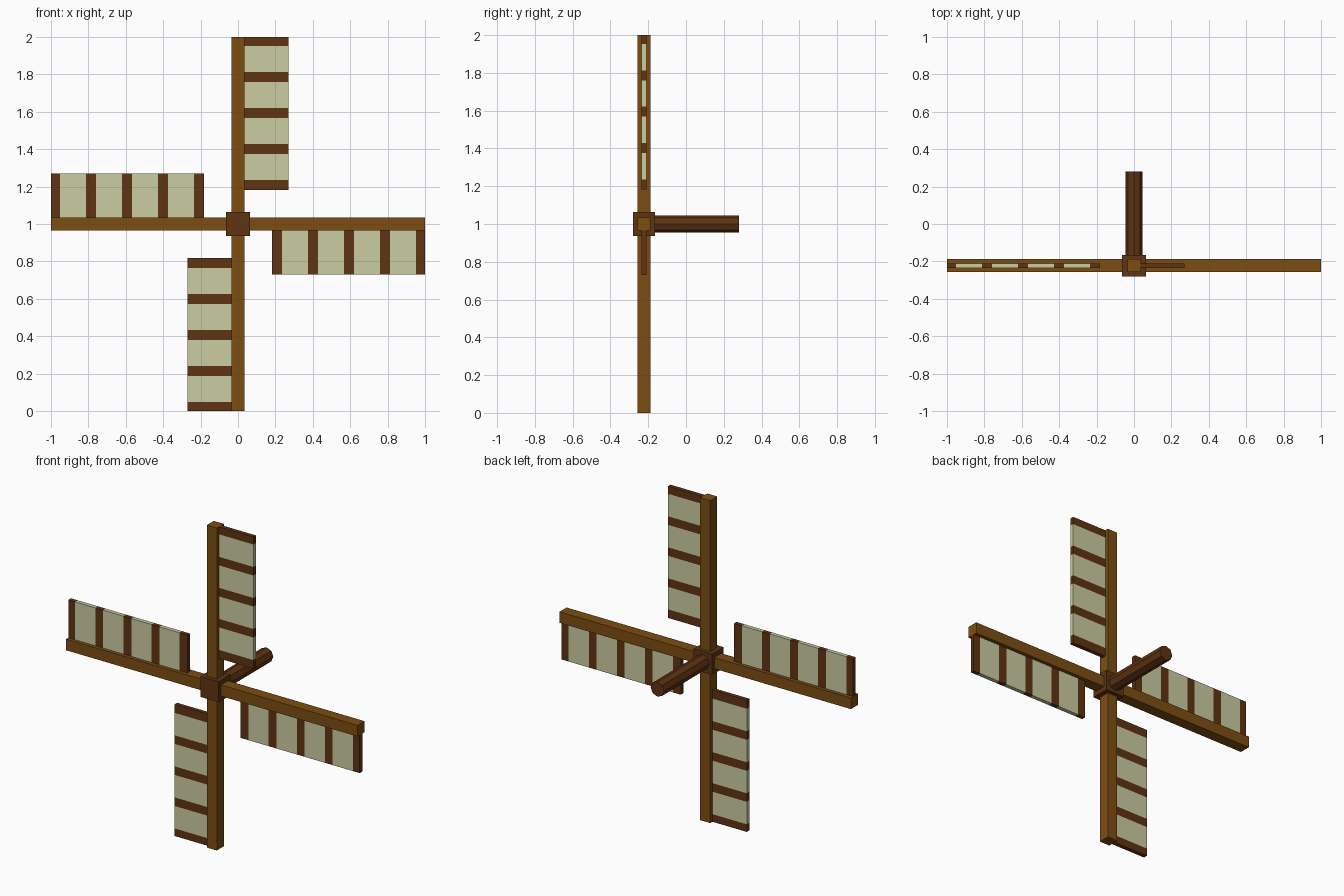
import bpy, bmesh, math
from mathutils import Matrix, Vector

if "Cube" in bpy.data.objects:
    bpy.data.objects.remove(bpy.data.objects["Cube"])

CENTRE = Vector((0, -0.2225, 1.0))


def material(name, rgb):
    m = bpy.data.materials.new(name)
    m.diffuse_color = (*rgb, 1)
    m.use_nodes = True
    m.node_tree.nodes["Principled BSDF"].inputs["Base Color"].default_value = m.diffuse_color
    return m


ARM = material("warm wood", (0.205, 0.076, 0.006))
DARK = material("dark wood", (0.115, 0.034, 0.006))
CLOTH = material("sail cloth", (0.60, 0.61, 0.36))


def finish(name, bm, mats):
    bmesh.ops.recalc_face_normals(bm, faces=bm.faces)
    me = bpy.data.meshes.new(name)
    bm.to_mesh(me)
    bm.free()
    for m in mats:
        me.materials.append(m)
    ob = bpy.data.objects.new(name, me)
    bpy.context.collection.objects.link(ob)
    return ob


def box(name, size, mat, centre=CENTRE):
    bm = bmesh.new()
    bmesh.ops.create_cube(bm, size=1, matrix=Matrix.Translation(centre) @ Matrix.Diagonal((*size, 1)))
    return finish(name, bm, [mat])


# Crossed arms and the hub block
box("vertical_arm", (0.069, 0.069, 2.0), ARM)
box("horizontal_arm", (2.0, 0.069, 0.069), ARM)
box("hub", (0.126, 0.115, 0.128), DARK)

# Octagonal axle running backwards from the hub
bm = bmesh.new()
y0, y1 = -0.20, 0.28
bmesh.ops.create_cone(bm, cap_ends=True, segments=8, radius1=0.046, radius2=0.046, depth=y1 - y0,
                      matrix=Matrix.Translation((0, (y0 + y1) / 2, 1)) @ Matrix.Rotation(math.pi / 2, 4, 'X'))
finish("axle", bm, [DARK])

# Four sails: one slab each, cut into alternating slat and cloth bands
stations = []
for i in range(5):
    start = 0.183 + 0.1925 * i
    stations += [start, min(start + 0.053, 1.0)]

for k, place in enumerate(("top", "right", "bottom", "left")):
    bm = bmesh.new()
    rings = [[bm.verts.new((s, t, r)) for s, t in
              ((0.0345, -0.0125), (0.27, -0.0125), (0.27, 0.0125), (0.0345, 0.0125))]
             for r in stations]
    bm.faces.new(rings[0])
    bm.faces.new(rings[-1])
    for i, (a, b) in enumerate(zip(rings, rings[1:])):
        for j in range(4):
            n = (j + 1) % 4
            bm.faces.new((a[j], a[n], b[n], b[j])).material_index = i % 2
    bm.transform(Matrix.Translation(CENTRE) @ Matrix.Rotation(k * math.pi / 2, 4, 'Y'))
    finish(place + "_sail", bm, [DARK, CLOTH])
